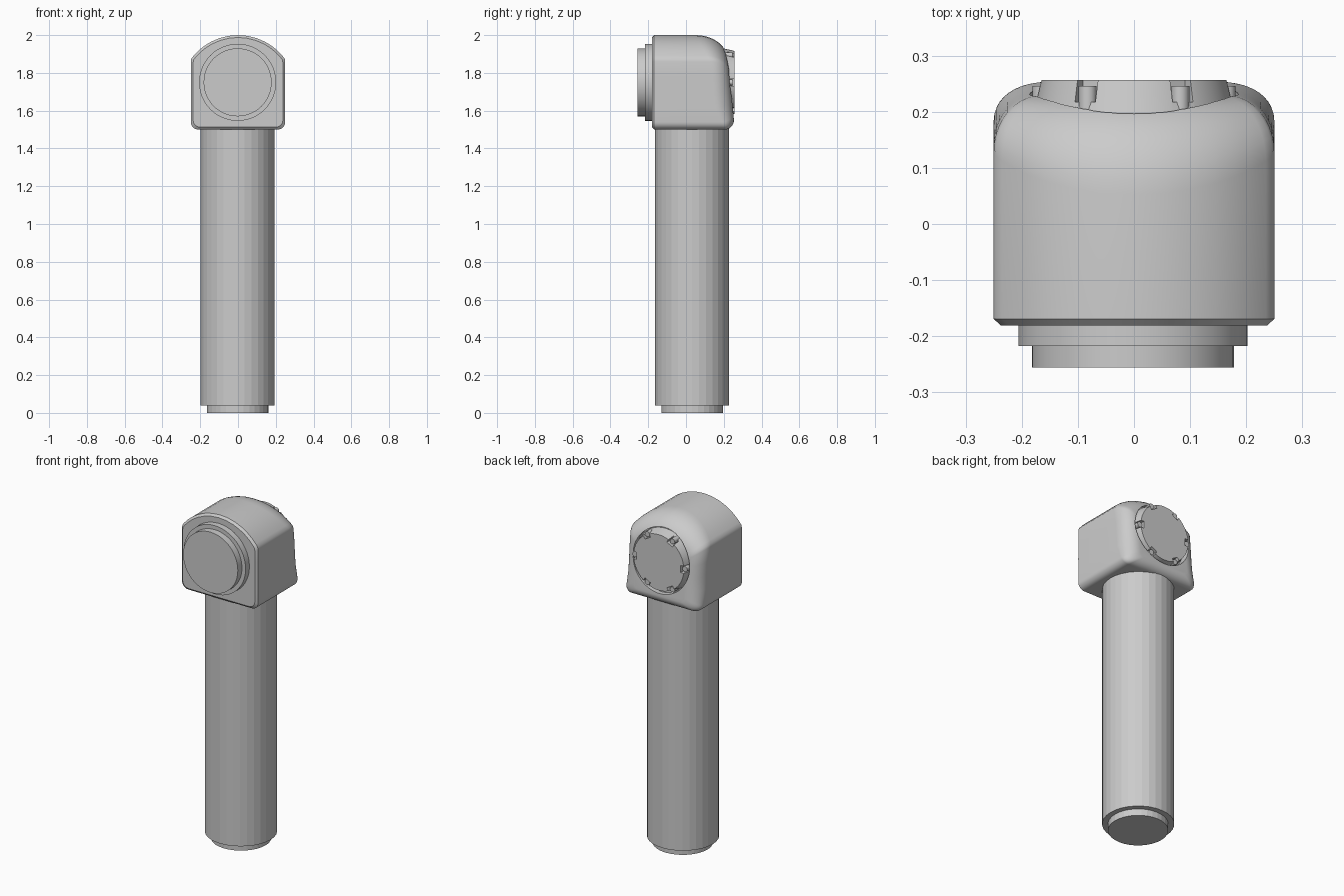
import bpy, bmesh, math
from math import sin, cos, pi, radians, sqrt

if "Cube" in bpy.data.objects:
    bpy.data.objects.remove(bpy.data.objects["Cube"])


def cylinder(name, r1, r2, depth, loc, along_y=False, sides=32):
    bpy.ops.mesh.primitive_cone_add(vertices=sides, radius1=r1, radius2=r2, depth=depth,
                                    location=loc, rotation=(-pi / 2 if along_y else 0, 0, 0))
    ob = bpy.context.object
    ob.name = name
    return ob


def disc_y(name, r1, r2, y0, y1, x=0, z=1.75, sides=48):
    return cylinder(name, r1, r2, y1 - y0, (x, (y0 + y1) / 2, z), True, sides)


def cut(ob, cutter):
    m = ob.modifiers.new("cut", 'BOOLEAN')
    m.operation, m.object, m.solver = 'DIFFERENCE', cutter, 'EXACT'
    bpy.ops.object.select_all(action='DESELECT')
    ob.select_set(True)
    bpy.context.view_layer.objects.active = ob
    bpy.ops.object.modifier_apply(modifier="cut")
    bpy.data.objects.remove(cutter)


def smooth(ob, angle=30):
    bpy.ops.object.select_all(action='DESELECT')
    ob.select_set(True)
    bpy.context.view_layer.objects.active = ob
    bpy.ops.object.shade_smooth_by_angle(angle=radians(angle))


# Column and stepped foot
cylinder("foot", 0.163, 0.163, 0.06, (-0.002, 0.032, 0.03))
cylinder("column", 0.195, 0.195, 1.56, (-0.003, 0.032, 0.82))

# Head outline: rounded bottom corners, straight sides, arched top
half = [(0.1, 1.5)]
half += [(0.21 + 0.04 * sin(a), 1.54 - 0.04 * cos(a)) for a in [i * pi / 12 for i in range(7)]]
half += [(0.25, z) for z in (1.62, 1.7, 1.78, 1.86)] + [(0.247, 1.876)]
R = 0.308
half += [(x, 2.0 - R + sqrt(R * R - x * x)) for x in (0.235, 0.21, 0.18, 0.145, 0.1, 0.05)]
outline = [(0, 1.5)] + half + [(0, 2.0)] + [(-x, z) for x, z in reversed(half)]


def lerp_clamped(v, a, b):
    return min(1, max(0, (v - a) / (b - a)))


def back_y(z):
    return 0.249 - 0.1 * (z - 1.6)


def inset(x, z):
    return x * 0.66, 1.75 + (z - 1.75) * (0.46 if z > 1.75 else 0.8)


# Head lofted from chamfered front to a soft, slightly tilted back
rings = [[(x * 0.95, -0.181, 1.75 + (z - 1.75) * 0.95) for x, z in outline],
         [(x, -0.169, z) for x, z in outline]]
for i in range(11):
    a = i * pi / 20
    ring = []
    for x, z in outline:
        qx, qz = inset(x, z)
        r = 0.05 + 0.04 * lerp_clamped(z, 1.5, 1.6) + 0.08 * lerp_clamped(z, 1.84, 2.0)
        ring.append((qx + (x - qx) * cos(a), back_y(qz) - r + r * sin(a),
                     qz + (z - qz) * cos(a)))
    rings.append(ring)
bm = bmesh.new()
vr = [[bm.verts.new(p) for p in ring] for ring in rings]
n = len(outline)
for a, b in zip(vr, vr[1:]):
    for j in range(n):
        k = (j + 1) % n
        bm.faces.new((a[j], a[k], b[k], b[j]))
bm.faces.new(vr[0])
bm.faces.new(vr[-1])
bmesh.ops.recalc_face_normals(bm, faces=bm.faces)
me = bpy.data.meshes.new("head")
bm.to_mesh(me)
bm.free()
head = bpy.data.objects.new("head", me)
bpy.context.collection.objects.link(head)

# Shallow socket for the rear cap
cut(head, disc_y("socket_cutter", 0.186, 0.186, 0.195, 0.4))
smooth(head, 28)

# Stepped front face
smooth(disc_y("front_ring", 0.204, 0.204, -0.217, -0.15, -0.002))
smooth(disc_y("front_disc", 0.18, 0.18, -0.256, -0.2, -0.002))

# Rear cap with six notches, each holding a bolt
cap = disc_y("rear_cap", 0.183, 0.166, 0.185, 0.257)
for i in range(6):
    a = i * pi / 3
    bpy.ops.mesh.primitive_cube_add(size=1, location=(0.18 * cos(a), 0.262, 1.75 + 0.18 * sin(a)),
                                    rotation=(0, -a, 0))
    cutter = bpy.context.object
    cutter.scale = (0.07, 0.09, 0.042)
    cut(cap, cutter)
    bx, bz = 0.165 * cos(a), 1.75 + 0.165 * sin(a)
    smooth(disc_y("bolt", 0.016, 0.016, 0.2, 0.246, bx, bz, 16))
smooth(cap)
